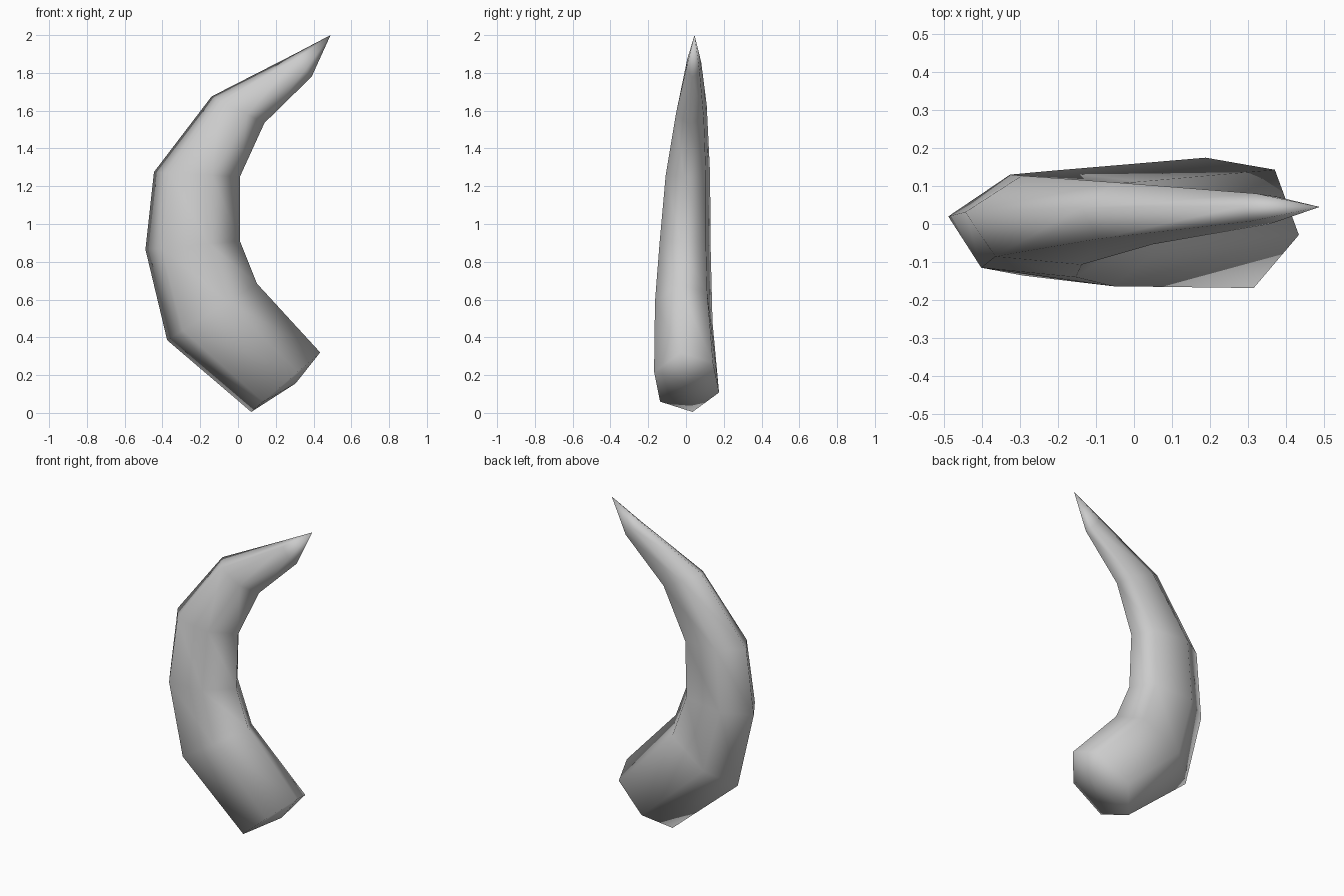
import bpy, bmesh, math
from mathutils import Vector

if "Cube" in bpy.data.objects:
    bpy.data.objects.remove(bpy.data.objects["Cube"])

SIDES = 6
TWIST = math.radians(10)

# Cross-sections: outer x, outer z, inner x, inner z, centre y, half depth
RINGS = [
    (0.07, 0.005, 0.435, 0.32, 0.003, 0.183),
    (-0.375, 0.385, 0.10, 0.685, -0.012, 0.162),
    (-0.49, 0.865, 0.01, 0.91, -0.005, 0.144),
    (-0.445, 1.275, 0.01, 1.25, 0.010, 0.125),
    (-0.14, 1.675, 0.14, 1.535, 0.028, 0.087),
    (0.29, 1.895, 0.39, 1.78, 0.040, 0.043),
]
TIP = (0.49, 0.045, 2.0)
BASE_CENTRE = (0.305, 0.0, 0.156)

bm = bmesh.new()

# Six-sided rings along the curve
loops = []
for ox, oz, ix, iz, cy, depth in RINGS:
    outer, inner = Vector((ox, cy, oz)), Vector((ix, cy, iz))
    centre = (outer + inner) / 2
    half = (outer - inner) / 2 / math.cos(TWIST)
    loop = []
    for k in range(SIDES):
        a = TWIST + k * math.tau / SIDES
        loop.append(bm.verts.new(centre + half * math.cos(a) + Vector((0, depth * math.sin(a), 0))))
    loops.append(loop)

# Side faces
for low, high in zip(loops, loops[1:]):
    for k in range(SIDES):
        n = (k + 1) % SIDES
        bm.faces.new((low[k], low[n], high[n], high[k]))

# Pointed tip and slightly domed base
for loop, point in ((loops[-1], TIP), (loops[0], BASE_CENTRE)):
    apex = bm.verts.new(point)
    for k in range(SIDES):
        bm.faces.new((loop[k], loop[(k + 1) % SIDES], apex))

bmesh.ops.recalc_face_normals(bm, faces=bm.faces)
for f in bm.faces:
    f.smooth = True

mesh = bpy.data.meshes.new("horn")
bm.to_mesh(mesh)
bm.free()
horn = bpy.data.objects.new("horn", mesh)
bpy.context.collection.objects.link(horn)

grey = bpy.data.materials.new("horn grey")
grey.diffuse_color = (0.6, 0.6, 0.6, 1)
grey.use_nodes = True
grey.node_tree.nodes["Principled BSDF"].inputs["Base Color"].default_value = grey.diffuse_color
mesh.materials.append(grey)
